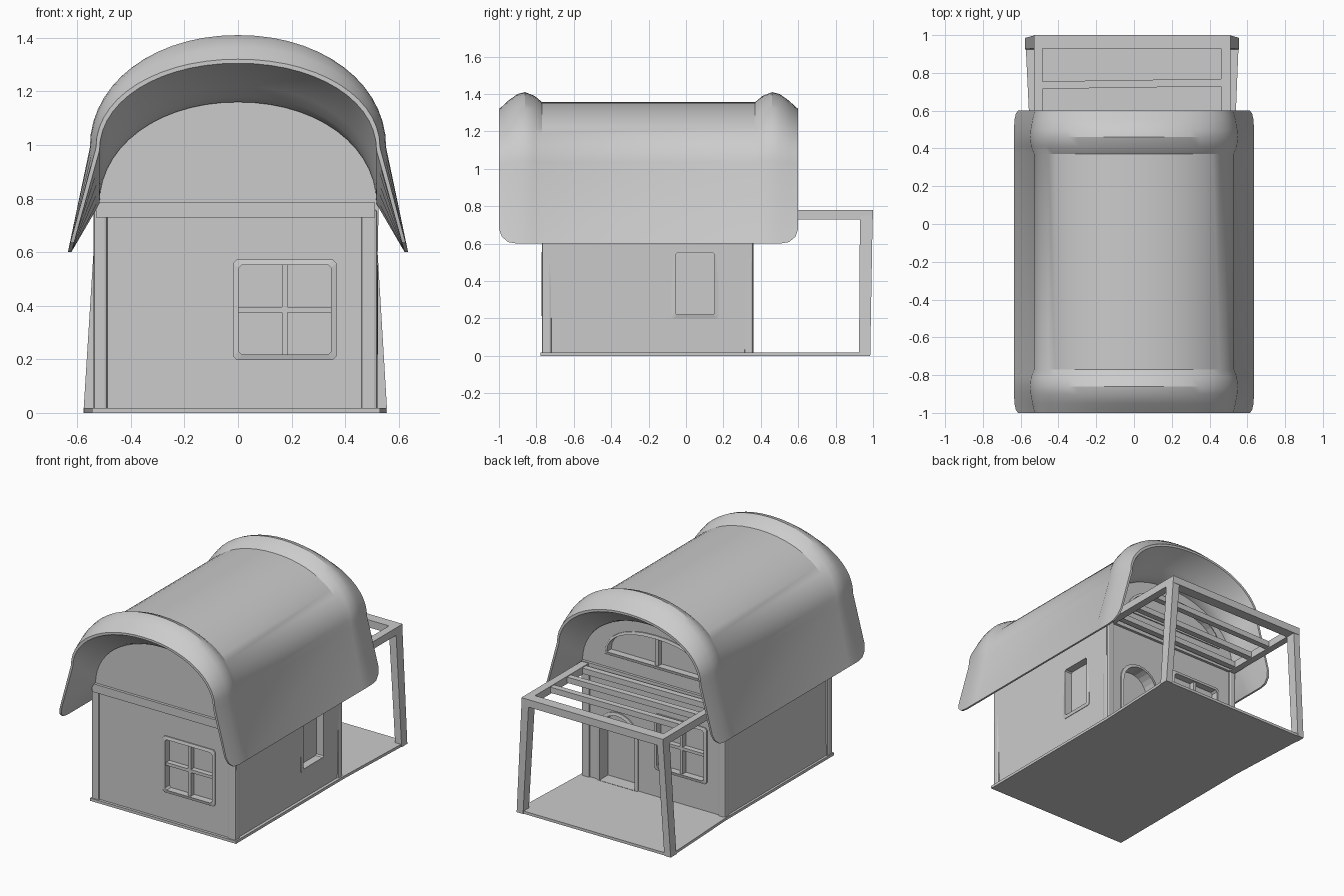
import bpy, bmesh
from math import sin, cos, pi, radians

if "Cube" in bpy.data.objects:
    bpy.data.objects.remove(bpy.data.objects["Cube"])


def make(name, verts, faces, loc=(0, 0, 0), rot=0.0):
    bm = bmesh.new()
    vs = [bm.verts.new(v) for v in verts]
    for f in faces:
        bm.faces.new([vs[i] for i in f])
    bmesh.ops.recalc_face_normals(bm, faces=bm.faces)
    me = bpy.data.meshes.new(name)
    bm.to_mesh(me)
    bm.free()
    ob = bpy.data.objects.new(name, me)
    bpy.context.collection.objects.link(ob)
    ob.location = loc
    ob.rotation_euler = (0, 0, rot)
    return ob


def loft(name, loops, cap=True, wrap=False, **kw):
    """Bridge equal-length closed loops; cap the ends or wrap around."""
    n, m = len(loops[0]), len(loops)
    faces = []
    for k in range(m if wrap else m - 1):
        a, b = k * n, (k + 1) % m * n
        faces += [(a + i, a + (i + 1) % n, b + (i + 1) % n, b + i) for i in range(n)]
    if cap and not wrap:
        faces += [tuple(range(n)), tuple(range((m - 1) * n, m * n))]
    return make(name, [v for l in loops for v in l], faces, **kw)


def prism(name, outline, y0, y1, **kw):
    return loft(name, [[(x, y, z) for x, z in outline] for y in (y0, y1)], **kw)


def rect(x0, x1, y0, y1, z):
    return [(x0, y0, z), (x1, y0, z), (x1, y1, z), (x0, y1, z)]


def box(name, x0, x1, y0, y1, z0, z1, bevel=0, **kw):
    ob = loft(name, [rect(x0, x1, y0, y1, z0), rect(x0, x1, y0, y1, z1)], **kw)
    if bevel:
        mod = ob.modifiers.new("bevel", 'BEVEL')
        mod.width, mod.segments = bevel, 2
    return ob


def dome(a, b, zc, n, p=1.0):
    """Half ellipse from +x over the top to -x."""
    pts = []
    for i in range(n + 1):
        t = pi * i / n
        c = cos(t)
        pts.append((a * (1 if c >= 0 else -1) * abs(c) ** p, zc + b * abs(sin(t)) ** p))
    return pts


# House body with rounded gables
arch = dome(0.525, 0.39, 0.78, 24, 0.93)
body = prism("house_body", [(-0.53, 0.0), (0.51, 0.0)] + arch, -0.76, 0.35)


def opening(name, outline, loc, rot, depth, frame=0.02, out=0.012):
    """Cut a pocket in the body and put a raised frame round it."""
    cutter = prism(name + "_cutter", outline, -0.05, depth, loc=loc, rot=rot)
    cutter.hide_render = True
    cutter.hide_viewport = False
    cutter.display_type = 'WIRE'
    mod = body.modifiers.new(name, 'BOOLEAN')
    mod.operation, mod.object, mod.solver = 'DIFFERENCE', cutter, 'EXACT'
    xs, zs = zip(*outline)
    cx, cz = (min(xs) + max(xs)) / 2, (min(zs) + max(zs)) / 2
    fx, fz = 1 + 2 * frame / (max(xs) - min(xs)), 1 + 2 * frame / (max(zs) - min(zs))
    outer = [(cx + (x - cx) * fx, cz + (z - cz) * fz) for x, z in outline]
    loops = [[(x, y, z) for x, z in o] for o, y in
             ((outline, depth), (outline, -out), (outer, -out * 0.6), (outer, 0.01))]
    loft(name + "_frame", loops, cap=False, wrap=True, loc=loc, rot=rot)


def chamfered(w, h, c):
    w, h = w / 2, h / 2
    return [(-w + c, -h), (w - c, -h), (w, -h + c), (w, h - c),
            (w - c, h), (-w + c, h), (-w, h - c), (-w, -h + c)]


# Cross-barred windows, front and back
for name, loc, rot in (("front_window", (0.175, -0.76, 0.385), 0),
                       ("back_window", (-0.21, 0.35, 0.385), pi)):
    opening(name, chamfered(0.345, 0.335, 0.012), loc, rot, 0.035)
    box(name + "_upright", -0.01, 0.01, 0.0, 0.035, -0.17, 0.17, loc=loc, rot=rot)
    box(name + "_crossbar", -0.175, 0.175, 0.0, 0.035, -0.01, 0.01, loc=loc, rot=rot)

# Side window
opening("side_window", chamfered(0.21, 0.33, 0.008), (0.51, 0.048, 0.385), pi / 2, 0.04)

# Arched door
door = [(-0.13, 0.02), (0.13, 0.02)] + dome(0.13, 0.13, 0.35, 12)
opening("door", door, (0.255, 0.35, 0), pi, 0.08)

# Arched two-pane gable window
opening("gable_window", dome(0.36, 0.18, 0.89, 16, 0.9), (-0.03, 0.35, 0), pi, 0.035)
box("gable_window_upright", -0.012, 0.012, 0.0, 0.035, 0.89, 1.07, loc=(-0.03, 0.35, 0), rot=pi)

# Corner posts and eave beams
for side, x0, x1 in (("left", -0.54, -0.487), ("right", 0.46, 0.52)):
    for end, y0, y1 in (("front", -0.77, -0.718), ("back", 0.313, 0.36)):
        box(f"corner_post_{end}_{side}", x0, x1, y0, y1, 0.0, 0.76, bevel=0.012)
box("front_beam", -0.53, 0.512, -0.778, -0.74, 0.73, 0.785)
box("back_beam", -0.53, 0.512, 0.33, 0.368, 0.73, 0.785)

# Floor slab, widening towards the porch
plan = [(-0.545, -0.778), (0.53, -0.778), (0.53, 0.36), (0.555, 0.98), (-0.575, 0.98), (-0.545, 0.36)]
loft("floor_slab", [[(x, y, z) for x, y in plan] for z in (0.0, 0.018)])

# Porch: splayed posts, frame and slats
loft("porch_post_left", [rect(-0.577, -0.53, 0.925, 0.985, 0), rect(-0.53, -0.485, 0.93, 0.998, 0.75)])
loft("porch_post_right", [rect(0.51, 0.557, 0.925, 0.985, 0), rect(0.46, 0.512, 0.93, 0.998, 0.75)])
box("porch_beam_back", -0.53, 0.512, 0.93, 1.0, 0.73, 0.78)
box("porch_beam_left", -0.53, -0.485, 0.35, 0.94, 0.73, 0.78)
box("porch_beam_right", 0.46, 0.512, 0.35, 0.94, 0.73, 0.78)
for i, y in enumerate((0.735, 0.56, 0.40)):
    slat = [[(x, y + s + d, z) for s, z in ((-0.02, 0.737), (0.02, 0.737), (0.02, 0.775), (-0.02, 0.775))]
            for x, d in ((-0.49, 0), (0.465, 0.014))]
    loft(f"porch_slat_{i + 1}", slat)

# Roof: arched shell with flared skirts and a raised lip at both ends
# each station: y, outer top, outer half width, inner top, inner spring height, skirt bottom
half = [(-1.0, 1.32, 0.53, 1.305, 0.98, 0.68),
        (-0.985, 1.332, 0.533, 1.298, 0.965, 0.637),
        (-0.95, 1.365, 0.541, 1.28, 0.93, 0.608),
        (-0.90, 1.40, 0.55, 1.25, 0.88, 0.60),
        (-0.86, 1.41, 0.553, 1.22, 0.84, 0.60),
        (-0.81, 1.39, 0.548, 1.18, 0.80, 0.60),
        (-0.77, 1.357, 0.532, 1.16, 0.78, 0.60)]
stations = half + [(-0.4 - s[0],) + s[1:] for s in reversed(half)]


def shell(a, top, zc, foot, bottom):
    x = a + (foot - a) * (zc - bottom) / (zc - 0.6)
    return [(x, bottom)] + dome(a, top - zc, zc, 28, 0.97) + [(-x, bottom)]


rings = []
for y, top, a, itop, izc, bottom in stations:
    ring = shell(a, top, 0.99, 0.635, bottom) + shell(0.517, itop, izc, 0.622, bottom)[::-1]
    rings.append([(x, y, z) for x, z in ring])
roof = loft("roof", rings, cap=False)

# Rims that close the roof thickness at each end
bm = bmesh.new()
bm.from_mesh(roof.data)
bm.verts.ensure_lookup_table()
n = len(rings[0])
for start in (0, (len(rings) - 1) * n):
    for i in range(n // 2 - 1):
        bm.faces.new([bm.verts[start + k] for k in (i, i + 1, n - 2 - i, n - 1 - i)])
bmesh.ops.recalc_face_normals(bm, faces=bm.faces)
bm.to_mesh(roof.data)
bm.free()
bpy.ops.object.select_all(action='DESELECT')
roof.select_set(True)
bpy.context.view_layer.objects.active = roof
bpy.ops.object.shade_smooth_by_angle(angle=radians(28))
